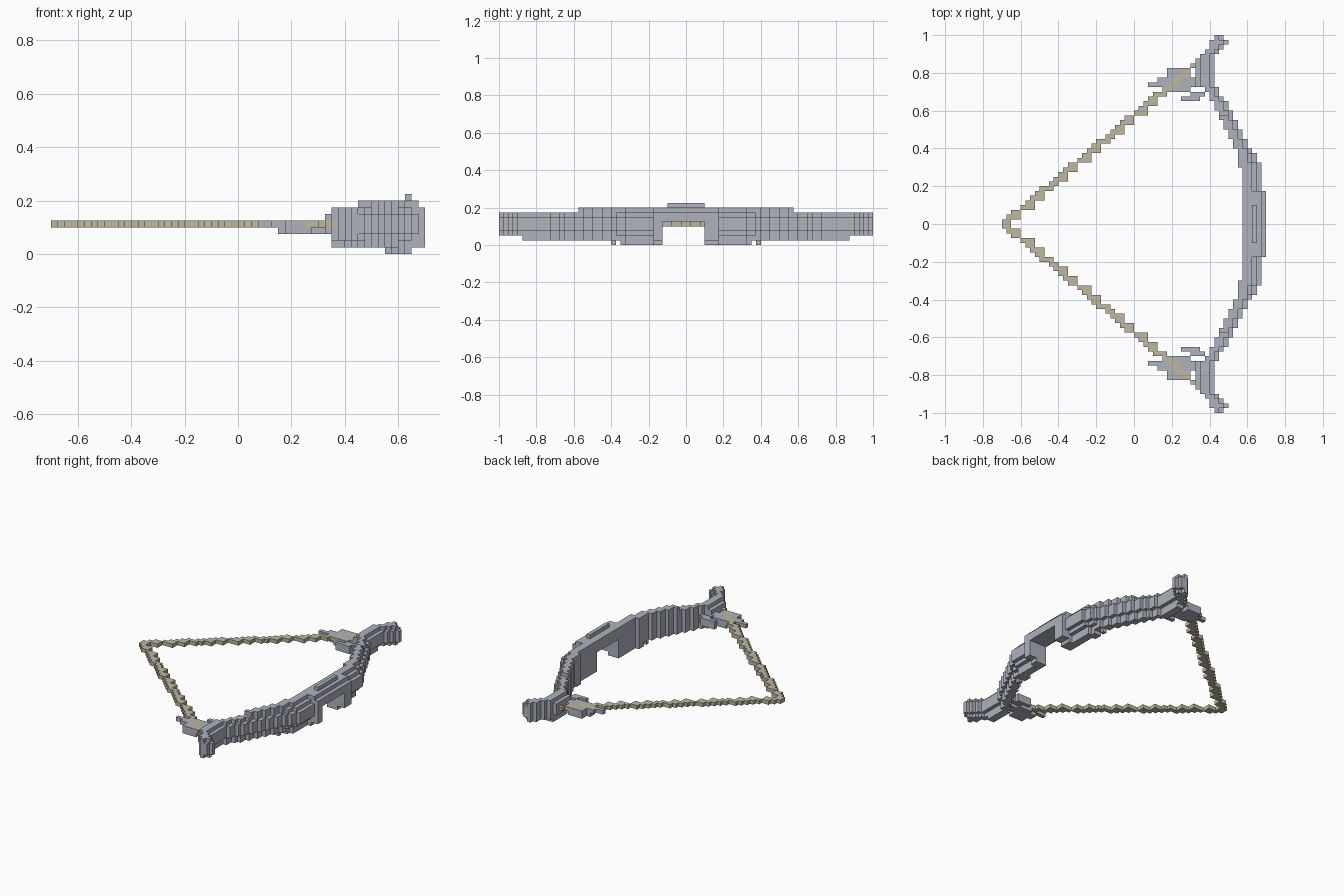
import bpy
import bmesh
from mathutils import Vector

cube = bpy.data.objects.get("Cube")
if cube:
    bpy.data.objects.remove(cube, do_unlink=True)

S = 0.025  # cell size


def material(name, color):
    mat = bpy.data.materials.new(name)
    mat.use_nodes = True
    mat.diffuse_color = (*color, 1)
    mat.node_tree.nodes["Principled BSDF"].inputs["Base Color"].default_value = (*color, 1)
    return mat


def interpolate(points, t):
    for (t0, v0), (t1, v1) in zip(points, points[1:]):
        if t <= t1:
            return round(v0 + (v1 - v0) * (t - t0) / (t1 - t0))
    return points[-1][1]


def mirrored(cells):
    return cells | {(i, -1 - j, k) for i, j, k in cells}


def build(name, cells, mat):
    """Skin a set of cells with outward faces, then merge flat areas."""
    bm = bmesh.new()
    verts = {}
    for cell in cells:
        for axis in range(3):
            for side in (0, 1):
                step = [0, 0, 0]
                step[axis] = 2 * side - 1
                if tuple(c + s for c, s in zip(cell, step)) in cells:
                    continue
                u, v = (axis + 1) % 3, (axis + 2) % 3
                loop = []
                for du, dv in ((0, 0), (1, 0), (1, 1), (0, 1)):
                    p = list(cell)
                    p[axis] += side
                    p[u] += du
                    p[v] += dv
                    p = tuple(p)
                    if p not in verts:
                        verts[p] = bm.verts.new(Vector(p) * S)
                    loop.append(verts[p])
                bm.faces.new(loop if side else loop[::-1])
    bmesh.ops.dissolve_limit(bm, angle_limit=0.01, verts=bm.verts, edges=bm.edges)
    mesh = bpy.data.meshes.new(name)
    bm.to_mesh(mesh)
    bm.free()
    mesh.materials.append(mat)
    obj = bpy.data.objects.new(name, mesh)
    bpy.context.collection.objects.link(obj)


# Plan outline of one limb: row from the middle, then edge column
INNER = [(0, 23), (10, 23), (14, 22), (17, 21), (20, 19), (25, 17), (29, 14),
         (35, 14), (37, 16), (39, 17)]
OUTER = [(0, 28), (6, 28), (7, 27), (12, 27), (15, 25), (20, 22), (25, 20),
         (29, 17), (35, 17), (38, 20), (39, 19)]

# Limb with a rounded outer face and stepped top and bottom
limb = set()
for row in range(40):
    left, right = interpolate(INNER, row), interpolate(OUTER, row)
    for k in range(1, 8):
        away = abs(k - 4)
        if (k == 7 and row > 22) or (k == 1 and row > 34):
            continue
        if row > 38 and away > 2:
            continue
        trim = int(away > 1) + int(away > 2) if row > 6 else int(k == 7)
        if right - left < 4:
            trim = min(trim, 1)
        limb |= {(i, row, k) for i in range(left, right - trim)}
    # Lower keel and upper sight ridge
    if 4 <= row <= 15 and row != 14:
        limb |= {(i, row, 0) for i in range(left, min(right - 2, 26))}
    if row < 4:
        limb.add((25, row, 8))

# Thorny fins at the string joints
FINS = {32: (7, 11), 31: (7, 11), 30: (5, 14), 29: (3, 14), 28: (8, 12),
        27: (12, 15), 26: (10, 14)}
for row, (a, b) in FINS.items():
    limb |= {(i, row, 4) for i in range(a, b)}
    limb |= {(i, row, 3) for i in range(max(a, 6), b)}
limb |= {(13, row, k) for row in range(29, 35) for k in (3, 4, 5)}
limb = mirrored(limb)

# Open the space under the grip
limb = {c for c in limb if not (-5 <= c[1] <= 3 and c[2] < 5)}

# Drawn string, running to a point behind the grip
string = set()
for row in range(36):
    start = round(-28 + row * 1.2)
    string |= {(i, row, 4) for i in range(start, min(start + 2 + row % 2, 15))}
string = mirrored(string)

build("bow_limb", limb - string, material("steel_grey", (0.43, 0.445, 0.51)))
build("bow_string", string, material("pale_straw", (0.51, 0.475, 0.36)))
